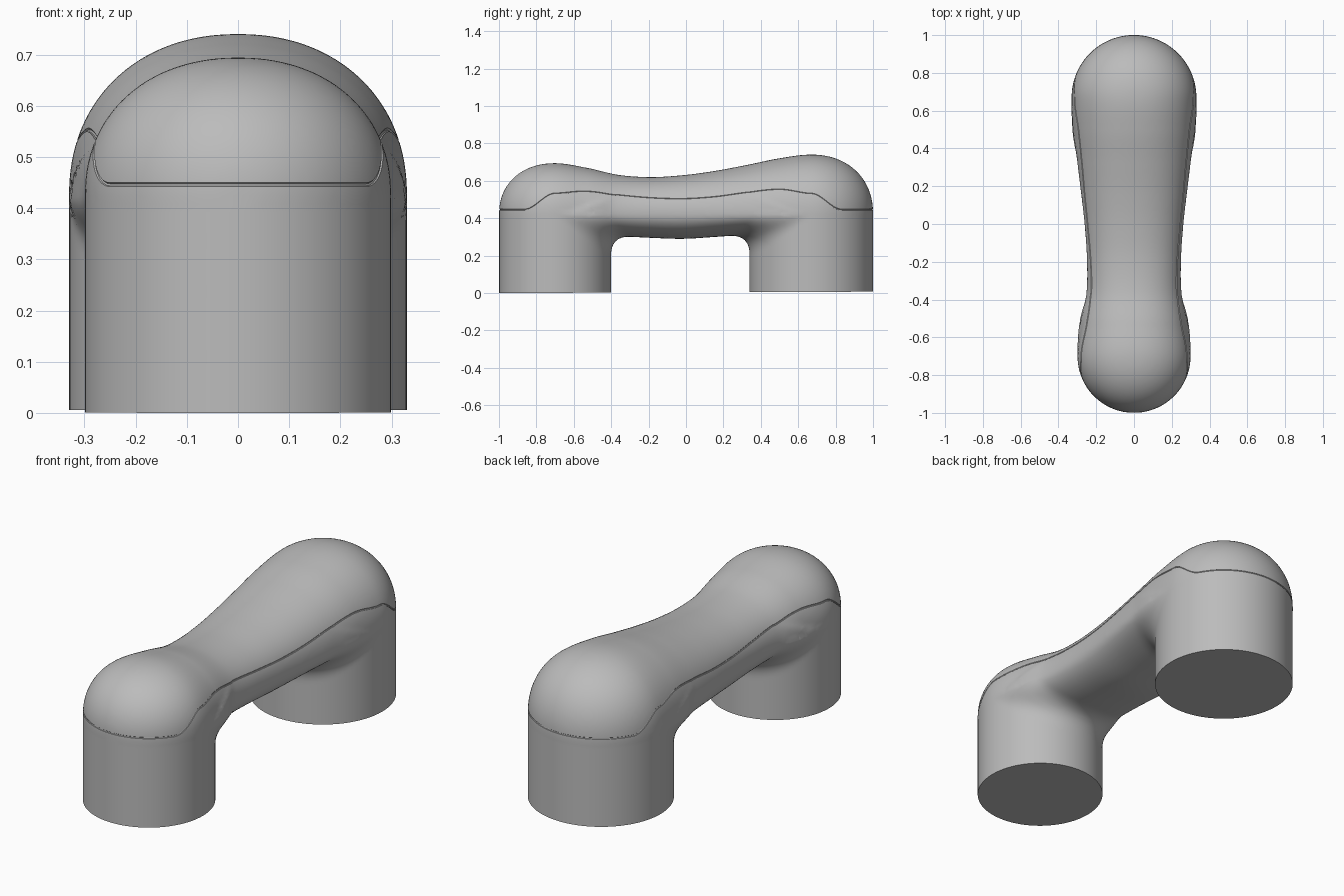
import bpy, bmesh, math
from mathutils import Vector

if "Cube" in bpy.data.objects:
    bpy.data.objects.remove(bpy.data.objects["Cube"])

FRONT, BACK = -0.70, 0.67          # leg axes along y
R_FRONT, R_BACK = 0.299, 0.33      # leg radii
MID = 0.425                        # height of the widest line
POWER = 2.15                       # roundness of the cross-section
TOP = [.694, .669, .631, .62, .63, .653, .685, .72, .74]
WIDTH = [.299, .278, .251, .249, .26, .279, .30, .32, .33]
UNDER = [.32, .32, .305, .295, .29, .30, .312, .32, .32]
SEAM = [.54, .558, .538, .518, .51, .522, .549, .565, .536]


def along(values, y):
    """Smooth curve through evenly spaced values from front leg to back leg."""
    last = len(values) - 1
    t = min(max((y - FRONT) / (BACK - FRONT), 0), 1) * last
    i = min(int(t), last - 1)
    t -= i
    a, b = values[i], values[i + 1]
    before = values[i - 1] if i else b
    after = values[i + 2] if i + 2 <= last else a
    m, n = (b - before) / 2, (after - a) / 2
    return a + t * (m + t * (3 * (b - a) - 2 * m - n + t * (2 * (a - b) + m + n)))


def smooth(t):
    t = min(max(t, 0), 1)
    return t * t * (3 - 2 * t)


def blend(a, b, k):
    """Union of two distances with a fillet of size k."""
    if k < 1e-4:
        return min(a, b)
    h = max(k - abs(a - b), 0) / k
    return min(a, b) - h * h * k / 4


def field(p):
    """Approximate distance to the body: rounded bridge on two round legs."""
    x, y, z = p
    yc = min(max(y, FRONT), BACK)
    w = along(WIDTH, yc)
    h = along(TOP, yc) - MID if z > MID else MID - along(UNDER, yc)
    q = (math.hypot(x, y - yc) / w) ** POWER + (abs(z - MID) / h) ** POWER
    d = (q ** (1 / POWER) - 1) * min(w, h)
    for c, r, inward in ((FRONT, R_FRONT, 1), (BACK, R_BACK, -1)):
        leg = max(math.hypot(x, y - c) - r, z - MID)
        d = blend(d, leg, 0.11 * smooth((y - c) * inward / r))
    return d


def project(p, steps=4):
    """Move a point onto the surface."""
    e = 0.002
    for _ in range(steps):
        f = field(p)
        if abs(f) < 2e-4:
            break
        g = Vector([field(p + a) - f for a in
                    (Vector((e, 0, 0)), Vector((0, e, 0)), Vector((0, 0, e)))]) / e
        move = g * (-f / max(g.length_squared, 0.05))
        if move.length > 0.04:
            move *= 0.04 / move.length
        p = p + move
    return p


def new_object(name, bm):
    mesh = bpy.data.meshes.new(name)
    bm.to_mesh(mesh)
    bm.free()
    ob = bpy.data.objects.new(name, mesh)
    bpy.context.collection.objects.link(ob)
    return ob


def bake(ob):
    """Replace the mesh by its modified result."""
    dg = bpy.context.evaluated_depsgraph_get()
    mesh = bpy.data.meshes.new_from_object(ob.evaluated_get(dg))
    ob.modifiers.clear()
    ob.data = mesh


# Rough bridge, lofted from a sphere, plus the two legs
bm = bmesh.new()
bmesh.ops.create_uvsphere(bm, u_segments=64, v_segments=96, radius=1)
for v in bm.verts:
    s = math.asin(min(max(v.co.z, -1), 1)) / (math.pi / 2)
    ring = Vector((v.co.x, v.co.y))
    ring = ring.normalized() if ring.length > 1e-5 else Vector((0, 0))
    a = max(abs(s) - 0.5, 0) * math.pi
    y = FRONT + (BACK - FRONT) * min(max(s + 0.5, 0), 1)
    w = along(WIDTH, y)
    h = along(TOP, y) - MID if ring.y > 0 else MID - along(UNDER, y)
    v.co = (ring.x * w * math.cos(a), y + math.copysign(w * math.sin(a), s),
            MID + ring.y * h * math.cos(a))
for c, r in ((FRONT, R_FRONT), (BACK, R_BACK)):
    leg = bmesh.ops.create_cone(bm, cap_ends=True, segments=96,
                                radius1=r, radius2=r, depth=MID + 0.1)
    bmesh.ops.translate(bm, verts=leg["verts"], vec=(0, c, MID / 2 - 0.05))
bmesh.ops.recalc_face_normals(bm, faces=bm.faces)
body = new_object("handle_body", bm)

# Fuse into one skin and settle it on the filleted surface
remesh = body.modifiers.new("fuse", "REMESH")
remesh.mode = "VOXEL"
remesh.voxel_size = 0.016
bake(body)
bm = bmesh.new()
bm.from_mesh(body.data)
for _ in range(3):
    bmesh.ops.smooth_vert(bm, verts=bm.verts, factor=0.5,
                          use_axis_x=True, use_axis_y=True, use_axis_z=True)
for v in bm.verts:
    if v.co.z > -0.05:
        v.co = project(v.co.copy())

# Flat feet
cut = bmesh.ops.bisect_plane(bm, geom=bm.verts[:] + bm.edges[:] + bm.faces[:],
                             plane_co=(0, -1, 0), plane_no=(0, -0.0036, 1),
                             clear_inner=True)
rim = [e for e in cut["geom_cut"] if isinstance(e, bmesh.types.BMEdge)]
bmesh.ops.edgenet_fill(bm, edges=rim)
bmesh.ops.recalc_face_normals(bm, faces=bm.faces)
bm.to_mesh(body.data)
bm.free()

# Path of the parting groove, right round the body
path = []
for side in (1, -1):
    for i in range(80):
        y = FRONT + (BACK - FRONT) * i / 80
        y = y if side > 0 else FRONT + BACK - y
        path.append(Vector((side * along(WIDTH, y), y, along(SEAM, y))))
    c, r = (BACK, R_BACK) if side > 0 else (FRONT, R_FRONT)
    for i in range(60):
        a = math.pi * i / 60
        edge = smooth(math.sin(a) * r / 0.16)
        z = along(SEAM, c) * (1 - edge) + 0.446 * edge
        path.append(Vector((side * r * math.cos(a), c + side * r * math.sin(a), z)))
path = [project(p) for p in path]

# Thin tube that cuts the groove
curve = bpy.data.curves.new("groove_cutter", "CURVE")
curve.dimensions = "3D"
curve.bevel_depth = 0.004
curve.bevel_resolution = 1
line = curve.splines.new("POLY")
line.points.add(len(path) - 1)
for point, p in zip(line.points, path):
    point.co = (*p, 1)
line.use_cyclic_u = True
tube = bpy.data.objects.new("groove_cutter", curve)
bpy.context.collection.objects.link(tube)
bpy.context.view_layer.update()
dg = bpy.context.evaluated_depsgraph_get()
cutter = bpy.data.objects.new(
    "groove_tool", bpy.data.meshes.new_from_object(tube.evaluated_get(dg)))
bpy.context.collection.objects.link(cutter)
groove = body.modifiers.new("groove", "BOOLEAN")
groove.operation = "DIFFERENCE"
groove.solver = "EXACT"
groove.object = cutter
bpy.context.view_layer.update()
bake(body)
bpy.data.objects.remove(cutter)
bpy.data.objects.remove(tube)

# Single grey finish
grey = bpy.data.materials.new("plain_grey")
grey.use_nodes = True
grey.diffuse_color = (0.5, 0.5, 0.5, 1)
grey.node_tree.nodes["Principled BSDF"].inputs["Base Color"].default_value = (0.5, 0.5, 0.5, 1)
body.data.materials.clear()
body.data.materials.append(grey)

bpy.context.view_layer.objects.active = body
body.select_set(True)
bpy.ops.object.shade_smooth_by_angle(angle=math.radians(35))
